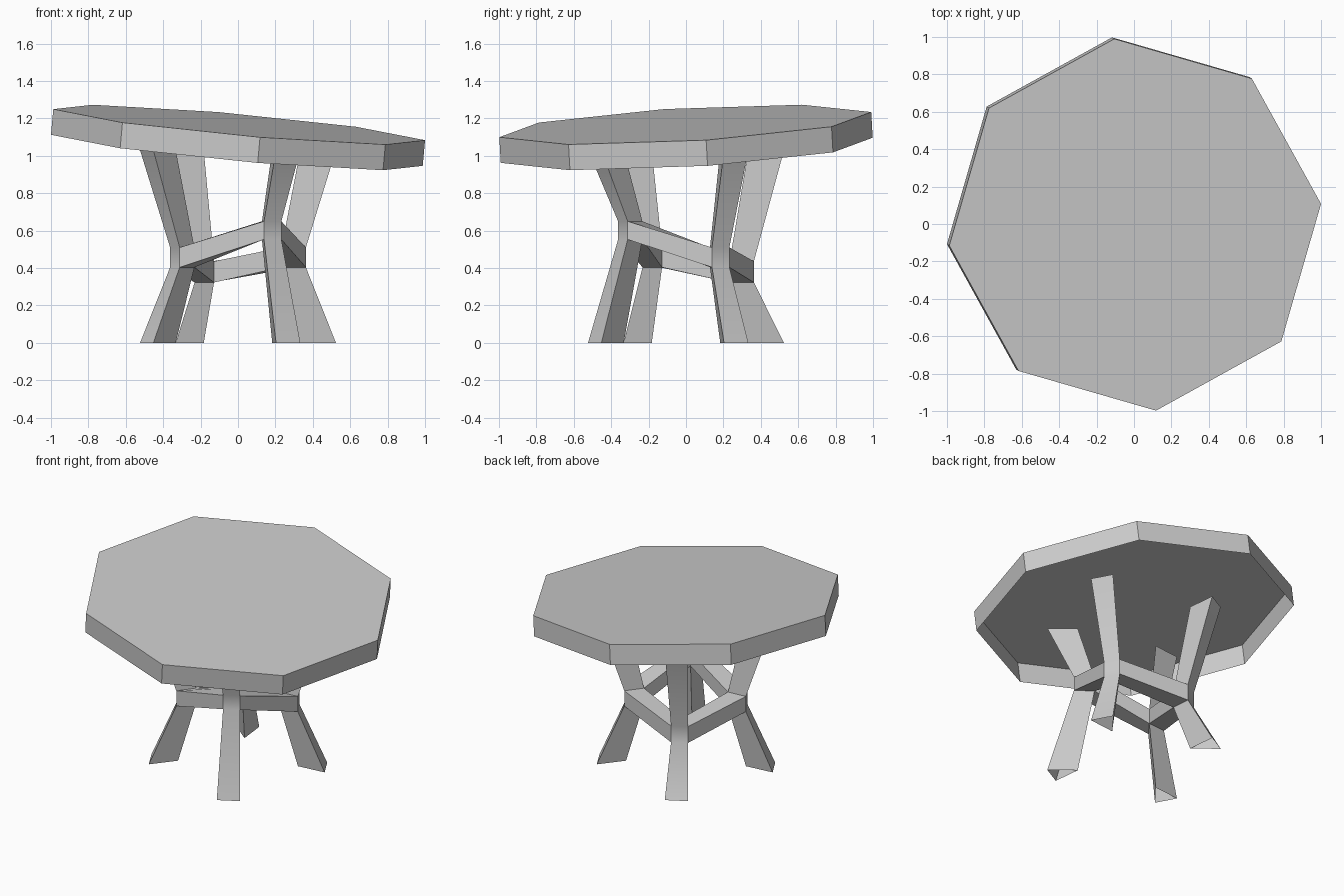
import bpy, bmesh, math
from mathutils import Vector

if "Cube" in bpy.data.objects:
    bpy.data.objects.remove(bpy.data.objects["Cube"])

SIDES = 8
TOP_TURN = math.radians(6.4)
LEG_TURN = math.radians(28.8)
SLOPE_X, SLOPE_Y = -0.09, 0.0576          # tilt of the table top
NORMAL = Vector((-SLOPE_X, -SLOPE_Y, 1.0)).normalized()
CENTRE_Z, THICK = 1.098, 0.138
LEG_TOP = 1.03


def make_object(name, verts, faces, smooth=False):
    mesh = bpy.data.meshes.new(name)
    bm = bmesh.new()
    bv = [bm.verts.new(v) for v in verts]
    for f in faces:
        bm.faces.new([bv[i] for i in f])
    bm.to_mesh(mesh)
    bm.free()
    ob = bpy.data.objects.new(name, mesh)
    bpy.context.collection.objects.link(ob)
    if smooth:
        bpy.ops.object.select_all(action='DESELECT')
        ob.select_set(True)
        bpy.context.view_layer.objects.active = ob
        bpy.ops.object.shade_smooth_by_angle(angle=math.radians(30))
    return ob


def triangle(angle, outer, inner, half):
    """Leg cross-section: two outer corners and one inner corner (x, y)."""
    out = Vector((math.cos(angle), math.sin(angle)))
    side = Vector((-out.y, out.x))
    return [out * outer - side * half, out * outer + side * half, out * inner]


# Tilted octagonal table top, a shell open underneath
verts = []
for s in (-0.5, 0.5):
    for i in range(SIDES):
        a = TOP_TURN + i * math.tau / SIDES
        x, y = math.cos(a), math.sin(a)
        p = Vector((x, y, CENTRE_Z + SLOPE_X * x + SLOPE_Y * y))
        verts.append(p + NORMAL * THICK * s)
faces = [list(range(SIDES, 2 * SIDES))]
for i in range(SIDES):
    j = (i + 1) % SIDES
    faces.append([i, j, j + SIDES, i + SIDES])
make_object("table_top", verts, faces)

# Triangular open-ended legs, pinched at a waist of differing height
WAISTS = {"right": (0.404, 0.51), "back": (0.323, 0.436),
          "left": (0.404, 0.51), "front": (0.553, 0.65)}
rings = []
for k, (side, (low, high)) in enumerate(WAISTS.items()):
    a = LEG_TURN + k * math.pi / 2
    wide = triangle(a, 0.557, 0.38, 0.074)
    waist = triangle(a, 0.385, 0.266, 0.053)
    verts = []
    for tri, z in ((wide, 0), (waist, low), (waist, high), (wide, LEG_TOP)):
        verts += [(p.x, p.y, z) for p in tri]
    faces = []
    for level in range(0, 9, 3):
        for i in range(3):
            if level == 3 and i > 0:      # stretchers open into the waist here
                continue
            j = (i + 1) % 3
            faces.append([level + i, level + j, level + j + 3, level + i + 3])
    make_object(side + "_leg", verts, faces, smooth=True)
    rings.append((waist, low, high))

# Sloping stretchers joining neighbouring waists
for k in range(4):
    (w0, lo0, hi0), (w1, lo1, hi1) = rings[k], rings[(k + 1) % 4]
    verts = []
    for outer, inner, lo, hi in ((w0[1], w0[2], lo0, hi0), (w1[0], w1[2], lo1, hi1)):
        verts += [(outer.x, outer.y, lo), (inner.x, inner.y, lo),
                  (inner.x, inner.y, hi), (outer.x, outer.y, hi)]
    faces = [[i, i + 4, (i + 1) % 4 + 4, (i + 1) % 4][::-1] for i in range(4)]
    make_object("stretcher_%d" % (k + 1), verts, faces)
